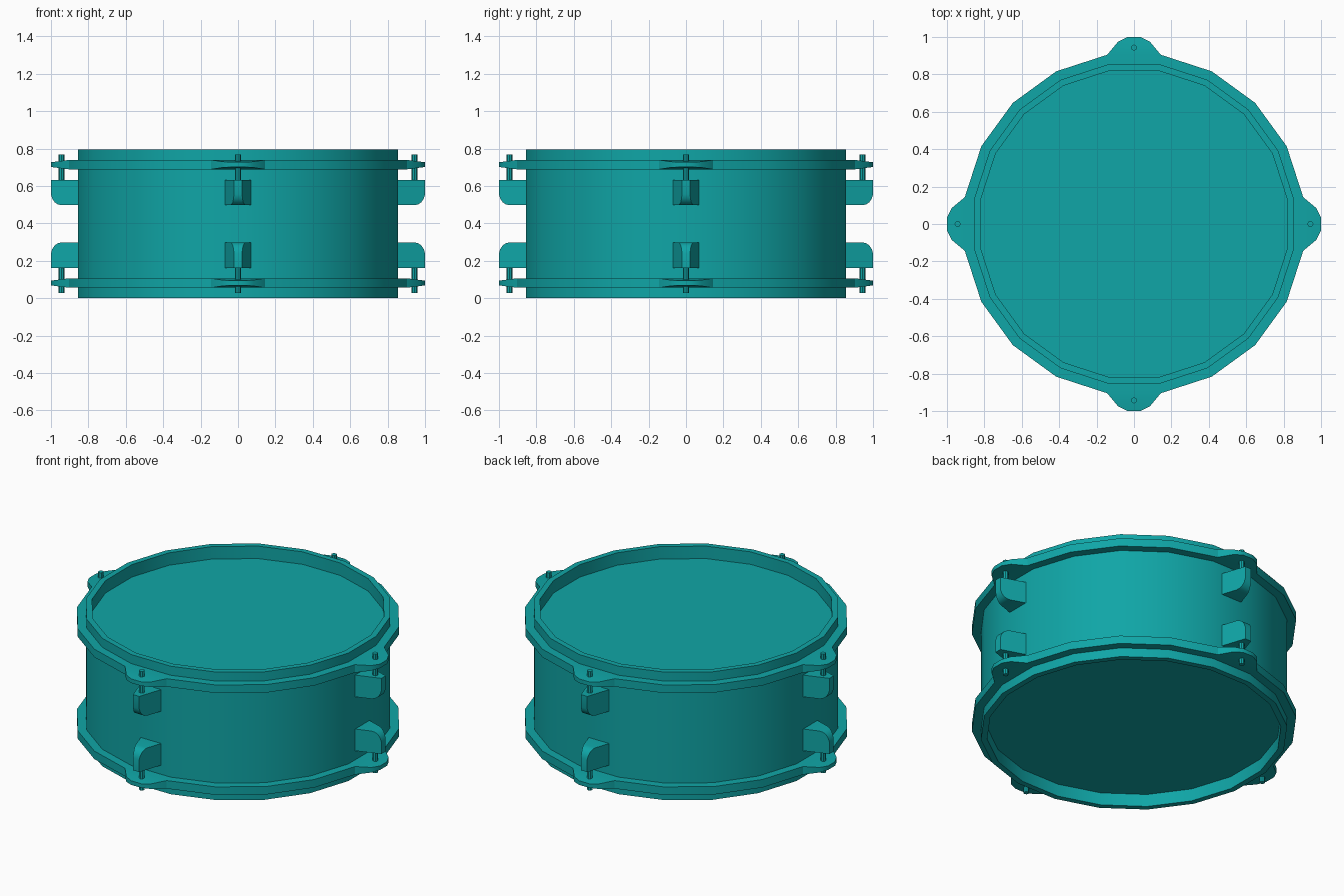
import bpy, bmesh
from math import radians, cos, sin
from mathutils import Matrix, Vector

if "Cube" in bpy.data.objects:
    bpy.data.objects.remove(bpy.data.objects["Cube"])

HALF = 0.3975   # half the drum height; parts are modelled around the middle
SIDES = 20

teal = bpy.data.materials.new("teal")
teal.use_nodes = True
color = (0.005, 0.38, 0.385, 1)
teal.diffuse_color = color
teal.node_tree.nodes["Principled BSDF"].inputs["Base Color"].default_value = color


def finish(bm, name, mirror=True):
    """Turn a bmesh into an object, mirrored to the lower half if wanted."""
    bmesh.ops.recalc_face_normals(bm, faces=bm.faces)
    mesh = bpy.data.meshes.new(name)
    bm.to_mesh(mesh)
    bm.free()
    mesh.materials.append(teal)
    obj = bpy.data.objects.new(name, mesh)
    obj.location.z = HALF
    bpy.context.collection.objects.link(obj)
    if mirror:
        mod = obj.modifiers.new("lower half", 'MIRROR')
        mod.use_axis = (False, False, True)
    bpy.ops.object.select_all(action='DESELECT')
    obj.select_set(True)
    bpy.context.view_layer.objects.active = obj
    bpy.ops.object.shade_smooth_by_angle(angle=radians(30))
    return obj


def ring(bm, r, z):
    angles = [radians(9 + 18 * k) for k in range(SIDES)]
    return [bm.verts.new((r * cos(a), r * sin(a), z)) for a in angles]


def bridge(bm, a, b, skip=lambda k: False):
    for k in range(SIDES):
        n = (k + 1) % SIDES
        if not skip(k):
            bm.faces.new((a[k], a[n], b[n], b[k]))


def quarter_turns():
    return [Matrix.Rotation(radians(90 * q), 4, 'Z') for q in range(4)]


# Shell with the two recessed drum heads as end caps
bm = bmesh.new()
low, high = ring(bm, 0.865, -0.32), ring(bm, 0.865, 0.32)
bridge(bm, low, high)
bm.faces.new(low)
bm.faces.new(high)
finish(bm, "shell_and_heads", mirror=False)

# Hoops: upright rim, flange and four tapered ears
FLANGE, THICK = 0.3165, 0.025
bm = bmesh.new()
profile = [(0.83, 0.315), (0.83, HALF), (0.865, HALF), (0.865, FLANGE + THICK),
           (0.916, FLANGE + THICK), (0.916, FLANGE - THICK), (0.83, FLANGE - THICK)]
rings = [ring(bm, r, z) for r, z in profile]
for i, (a, b) in enumerate(zip(rings, rings[1:] + rings[:1])):
    bridge(bm, a, b, skip=lambda k: i == 4 and k % 5 == 4)
ear = [(1.0, -0.035), (0.975, -0.085)]
ear = ear[::-1] + [(x, -y) for x, y in ear]
for q, turn in enumerate(quarter_turns()):
    k = (5 * q + 4 - 5) % SIDES
    caps = []
    for sign, edge in ((1, rings[4]), (-1, rings[5])):
        tips = [bm.verts.new(turn @ Vector((x, y, FLANGE + sign * (THICK - (x - 0.905) * 0.13))))
                for x, y in ear]
        caps.append([edge[k]] + tips + [edge[(k + 1) % SIDES]])
        bm.faces.new(caps[-1])
    top, bottom = caps
    for i in range(len(top) - 1):
        bm.faces.new((top[i], top[i + 1], bottom[i + 1], bottom[i]))
finish(bm, "hoops")

# Lugs: side profile with a rounded outer corner, narrowing outward
lug = [(0.85, 0.235), (1.0, 0.235), (1.0, 0.157), (0.993, 0.135),
       (0.98, 0.115), (0.963, 0.104), (0.945, 0.1), (0.85, 0.1)]
bm = bmesh.new()
for turn in quarter_turns():
    sides = []
    for s in (-1, 1):
        sides.append([bm.verts.new(turn @ Vector((r, s * (0.07 - (r - 0.855) * 0.335), z)))
                      for r, z in lug])
        bm.faces.new(sides[-1])
    a, b = sides
    for i in range(len(lug)):
        j = (i + 1) % len(lug)
        bm.faces.new((a[i], a[j], b[j], b[i]))
finish(bm, "lugs")

# Tension rods through the ears into the lugs
bm = bmesh.new()
for turn in quarter_turns():
    place = turn @ Matrix.Translation((0.943, 0, 0.295))
    bmesh.ops.create_cone(bm, cap_ends=True, segments=8, radius1=0.016,
                          radius2=0.016, depth=0.15, matrix=place)
finish(bm, "tension_rods")
